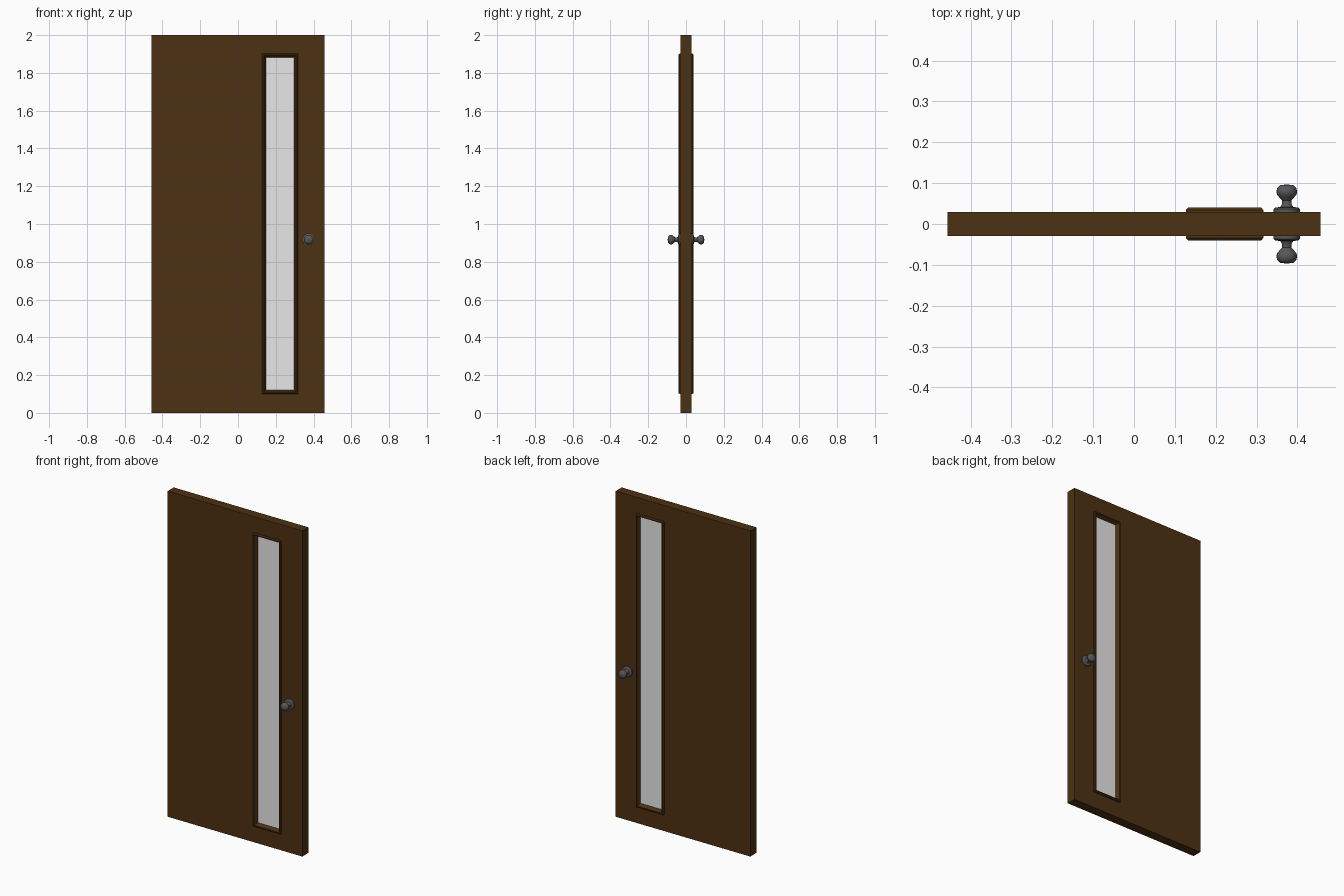
import bpy, bmesh, math
from mathutils import Vector, Matrix

cube = bpy.data.objects.get("Cube")
if cube:
    bpy.data.objects.remove(cube, do_unlink=True)


def material(name, rgb):
    m = bpy.data.materials.new(name)
    m.use_nodes = True
    m.diffuse_color = (*rgb, 1)
    bsdf = next(n for n in m.node_tree.nodes if n.type == 'BSDF_PRINCIPLED')
    bsdf.inputs["Base Color"].default_value = (*rgb, 1)
    return m


wood = material("dark_wood", (0.073, 0.031, 0.006))
pane = material("pale_glass", (0.8, 0.8, 0.8))
metal = material("dark_metal", (0.095, 0.095, 0.1))


def finish(bm, name, mat):
    bmesh.ops.recalc_face_normals(bm, faces=bm.faces)
    me = bpy.data.meshes.new(name)
    bm.to_mesh(me)
    bm.free()
    me.materials.append(mat)
    ob = bpy.data.objects.new(name, me)
    bpy.context.collection.objects.link(ob)
    return ob


def ring(name, loops, mat):
    """Closed solid skinned around a list of (rectangle, y) loops."""
    bm = bmesh.new()
    rows = []
    for (x0, x1, z0, z1), y in loops:
        corners = ((x0, z0), (x1, z0), (x1, z1), (x0, z1))
        rows.append([bm.verts.new((x, y, z)) for x, z in corners])
    for a, b in zip(rows, rows[1:] + rows[:1]):
        for i in range(4):
            j = (i + 1) % 4
            bm.faces.new((a[i], a[j], b[j], b[i]))
    return finish(bm, name, mat)


def inset(rect, d):
    x0, x1, z0, z1 = rect
    return (x0 + d, x1 - d, z0 + d, z1 - d)


# Door slab with the window opening
THICK = 0.029
slab = (-0.457, 0.457, 0, 2)
trim = (0.127, 0.317, 0.10, 1.902)
hole = inset(trim, 0.012)
ring("door_slab", [(slab, -THICK), (slab, THICK), (hole, THICK), (hole, -THICK)], wood)

# Window moulding: stepped outer edge, narrow flat, inner slope down to the glass
moulding = [(0, 0.034), (0.005, 0.040), (0.011, 0.040), (0.021, 0.018)]
front = [(inset(trim, d), -y) for d, y in moulding]
back = [(inset(trim, d), y) for d, y in reversed(moulding)]
ring("window_frame", front + back, wood)

# Glass pane
x0, x1, z0, z1 = inset(trim, 0.0205)
bm = bmesh.new()
bmesh.ops.create_cube(bm, size=1)
bmesh.ops.scale(bm, vec=(x1 - x0, 0.034, z1 - z0), verts=bm.verts)
bmesh.ops.translate(bm, vec=((x0 + x1) / 2, 0, (z0 + z1) / 2), verts=bm.verts)
finish(bm, "window_glass", pane)

# Door knobs: lathed (radius, distance from door centre) profile on each side
profile = [(0, 0.027), (0.032, 0.027), (0.032, 0.037), (0.028, 0.040), (0.016, 0.042),
           (0.012, 0.048), (0.012, 0.058), (0.018, 0.065), (0.024, 0.072),
           (0.0255, 0.080), (0.023, 0.089), (0.016, 0.095), (0, 0.097)]
for name, side in (("front_knob", -1), ("back_knob", 1)):
    bm = bmesh.new()
    vs = [bm.verts.new((r, side * y, 0)) for r, y in profile]
    es = [bm.edges.new(pair) for pair in zip(vs, vs[1:])]
    bmesh.ops.spin(bm, geom=vs + es, cent=(0, 0, 0), axis=(0, 1, 0),
                   angle=math.tau, steps=20, use_duplicate=False)
    bmesh.ops.remove_doubles(bm, verts=bm.verts, dist=0.0001)
    knob = finish(bm, name, metal)
    knob.location = (0.374, 0, 0.917)
    bpy.ops.object.select_all(action='DESELECT')
    knob.select_set(True)
    bpy.context.view_layer.objects.active = knob
    bpy.ops.object.shade_smooth_by_angle(angle=math.radians(40))
